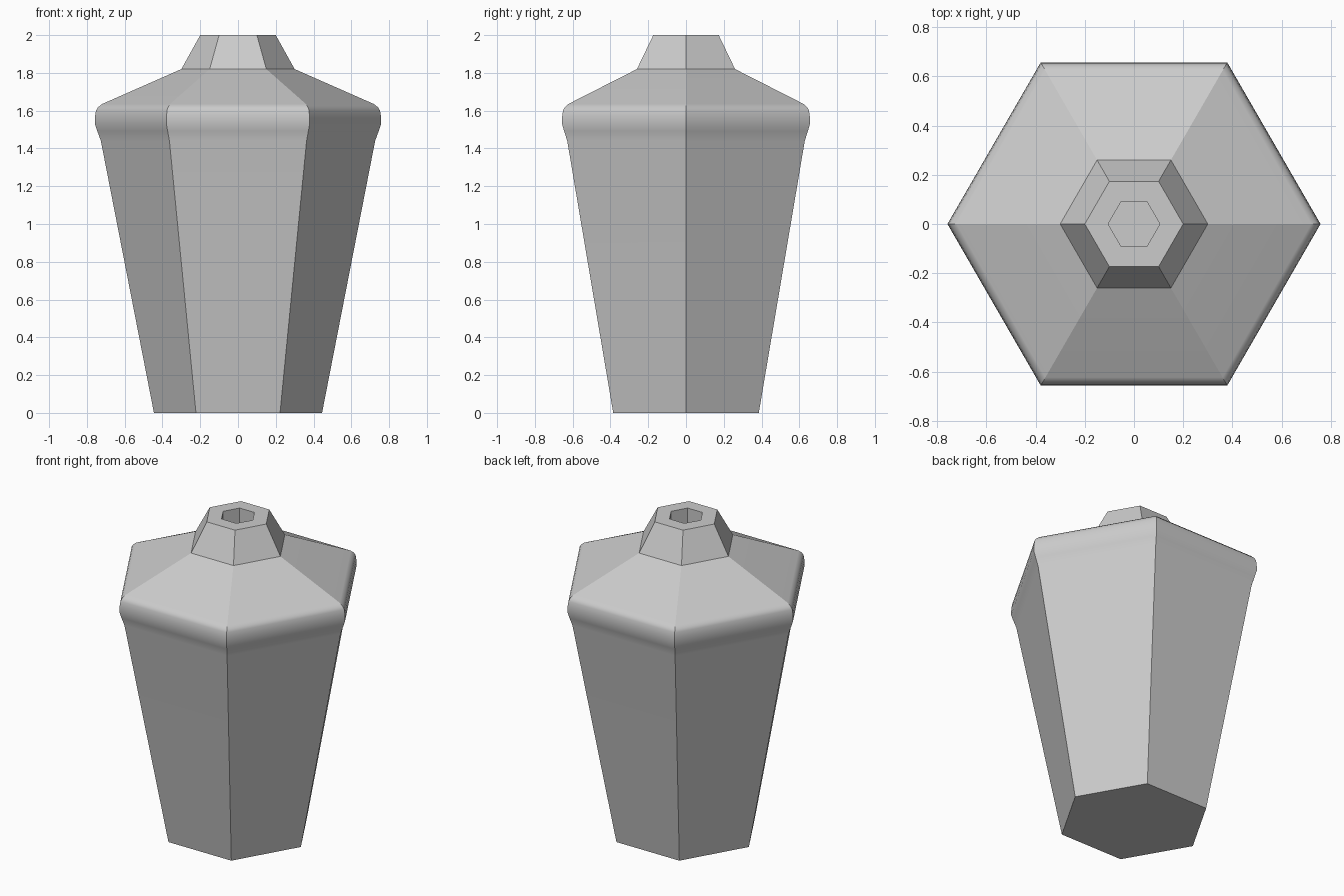
import bpy, bmesh, math

if "Cube" in bpy.data.objects:
    bpy.data.objects.remove(bpy.data.objects["Cube"])

SIDES = 6
# corner radius, height: body, rounded shoulder, neck, rim, mouth recess
PROFILE = [(0.445, 0), (0.726, 1.44), (0.745, 1.492), (0.758, 1.53), (0.757, 1.57),
           (0.752, 1.60), (0.742, 1.617), (0.72, 1.635),
           (0.30, 1.82), (0.20, 2.0), (0.105, 2.0), (0.105, 1.82)]

bm = bmesh.new()
rings = [[bm.verts.new((r * math.cos(math.tau * i / SIDES),
                        r * math.sin(math.tau * i / SIDES), z))
          for i in range(SIDES)] for r, z in PROFILE]

# side walls
for low, high in zip(rings, rings[1:]):
    for i in range(SIDES):
        j = (i + 1) % SIDES
        bm.faces.new((low[i], low[j], high[j], high[i]))

# base and floor of the mouth
bm.faces.new(rings[0][::-1])
bm.faces.new(rings[-1])
bm.normal_update()

# smooth shoulder roll, crisp corners elsewhere
for f in bm.faces:
    f.smooth = True
ring_of = {v: k for k, ring in enumerate(rings) for v in ring}
for e in bm.edges:
    lengthwise = ring_of[e.verts[0]] != ring_of[e.verts[1]]
    e.smooth = not lengthwise and e.calc_face_angle() < math.radians(30)

mesh = bpy.data.meshes.new("hexagonal_bottle")
bm.to_mesh(mesh)
bm.free()
bottle = bpy.data.objects.new("hexagonal_bottle", mesh)
bpy.context.collection.objects.link(bottle)

# keep the large panels flat
weighted = bottle.modifiers.new("flat_panels", 'WEIGHTED_NORMAL')
weighted.keep_sharp = True
